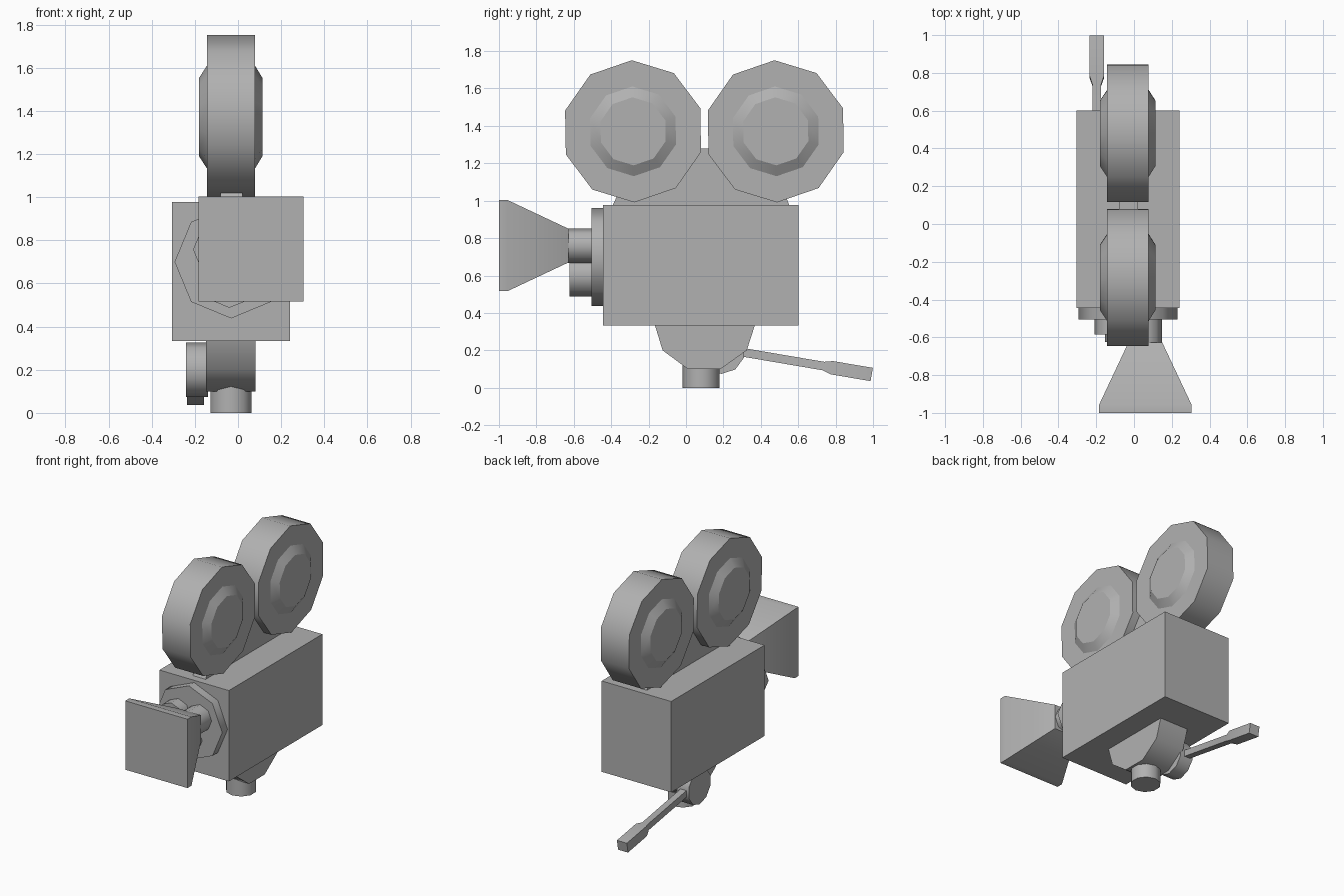
import bpy
import math

if "Cube" in bpy.data.objects:
    bpy.data.objects.remove(bpy.data.objects["Cube"])

grey = bpy.data.materials.new("dark_grey")
grey.diffuse_color = (0.44, 0.44, 0.44, 1)
grey.use_nodes = True
grey.node_tree.nodes["Principled BSDF"].inputs["Base Color"].default_value = grey.diffuse_color


def loft(name, rings, smooth=True):
    """Skin a list of equal-length point rings and cap both ends."""
    n = len(rings[0])
    verts = [p for ring in rings for p in ring]
    faces = [tuple(range(n)), tuple(range(len(verts) - n, len(verts)))]
    for r in range(len(rings) - 1):
        for i in range(n):
            j = (i + 1) % n
            faces.append((r * n + i, r * n + j, (r + 1) * n + j, (r + 1) * n + i))
    mesh = bpy.data.meshes.new(name)
    mesh.from_pydata(verts, [], faces)
    mesh.materials.append(grey)
    obj = bpy.data.objects.new(name, mesh)
    bpy.context.collection.objects.link(obj)
    bpy.ops.object.select_all(action='DESELECT')
    obj.select_set(True)
    bpy.context.view_layer.objects.active = obj
    bpy.ops.object.mode_set(mode='EDIT')
    bpy.ops.mesh.select_all(action='SELECT')
    bpy.ops.mesh.normals_make_consistent(inside=False)
    bpy.ops.object.mode_set(mode='OBJECT')
    if smooth:
        bpy.ops.object.shade_smooth_by_angle(angle=math.radians(50))
        for cap in obj.data.polygons[:2]:   # caps stay flat
            cap.use_smooth = False
    return obj


def place(axis, t, a, b):
    """Put 2D point (a, b) on the plane at t along the axis."""
    return {'x': (t, a, b), 'y': (a, t, b), 'z': (a, b, t)}[axis]


def turned(name, axis, center, sections, sides, start=90):
    """Stack of regular polygons; sections are (position, radius)."""
    angles = [math.radians(start + 360 * i / sides) for i in range(sides)]
    return loft(name, [[place(axis, t, center[0] + r * math.cos(a), center[1] + r * math.sin(a))
                        for a in angles] for t, r in sections])


def extruded(name, profile, x0, x1, smooth=False):
    return loft(name, [[(x, y, z) for y, z in profile] for x in (x0, x1)], smooth)


# Camera body
extruded("camera_body", [(-0.445, 0.334), (0.602, 0.334), (0.602, 0.978), (-0.445, 0.978)], -0.305, 0.24)

# Film reels with raised bevelled hubs on both faces
for label, y in (("front", -0.283), ("rear", 0.48)):
    turned(label + "_reel", 'x', (y, 1.371), [(-0.143, 0.38), (0.078, 0.38)], 10, 91)
    for side, x0, x1 in (("left", -0.143, -0.18), ("right", 0.078, 0.113)):
        turned(f"{label}_reel_{side}_hub", 'x', (y, 1.371), [(x0, 0.24), (x1, 0.182)], 10, 91)

# Bracket carrying the reels
extruded("reel_bracket", [(-0.395, 0.97), (0.555, 0.97), (0.46, 1.2), (0.125, 1.278),
                          (0.08, 1.278), (-0.285, 1.2)], -0.08, 0.02)

# Lens turret and its three lenses
turned("lens_turret", 'y', (-0.032, 0.7), [(-0.505, 0.262), (-0.44, 0.262)], 8)
for name, x, z, r, y in (("main_lens", 0.055, 0.76, 0.092, -0.635),
                         ("side_lens", -0.115, 0.757, 0.093, -0.585),
                         ("lower_lens", -0.04, 0.6, 0.113, -0.624)):
    turned(name, 'y', (x, z), [(y, r), (-0.5, r)], 8)

# Square lens hood
loft("lens_hood", [[(0.06 + sx * h, y, 0.76 + sz * h)
                    for sx, sz in ((-1, -1), (1, -1), (1, 1), (-1, 1))]
                   for y, h in ((-1, 0.244), (-0.955, 0.244), (-0.628, 0.09))])

# Tripod head under the body and its post
extruded("tripod_head", [(-0.168, 0.34), (-0.125, 0.2), (0.01, 0.1), (0.185, 0.1),
                         (0.325, 0.2), (0.37, 0.34)], -0.148, 0.08, True)
turned("mounting_post", 'z', (-0.032, 0.08), [(0, 0.1), (0.13, 0.1)], 10)

# Pan handle: pivot disc, then a thin arm widening into a grip
turned("handle_pivot", 'x', (0.19, 0.2), [(-0.24, 0.126), (-0.14, 0.126)], 10)
loft("pan_handle", [[(-0.197 + sx * w, y + sz * h * 0.17, z + sz * h * 0.985)
                     for sx, sz in ((-1, -1), (1, -1), (1, 1), (-1, 1))]
                    for y, z, w, h in ((0.2, 0.207, 0.023, 0.023), (0.735, 0.116, 0.023, 0.023),
                                       (0.78, 0.107, 0.039, 0.036), (0.993, 0.071, 0.039, 0.036))])
